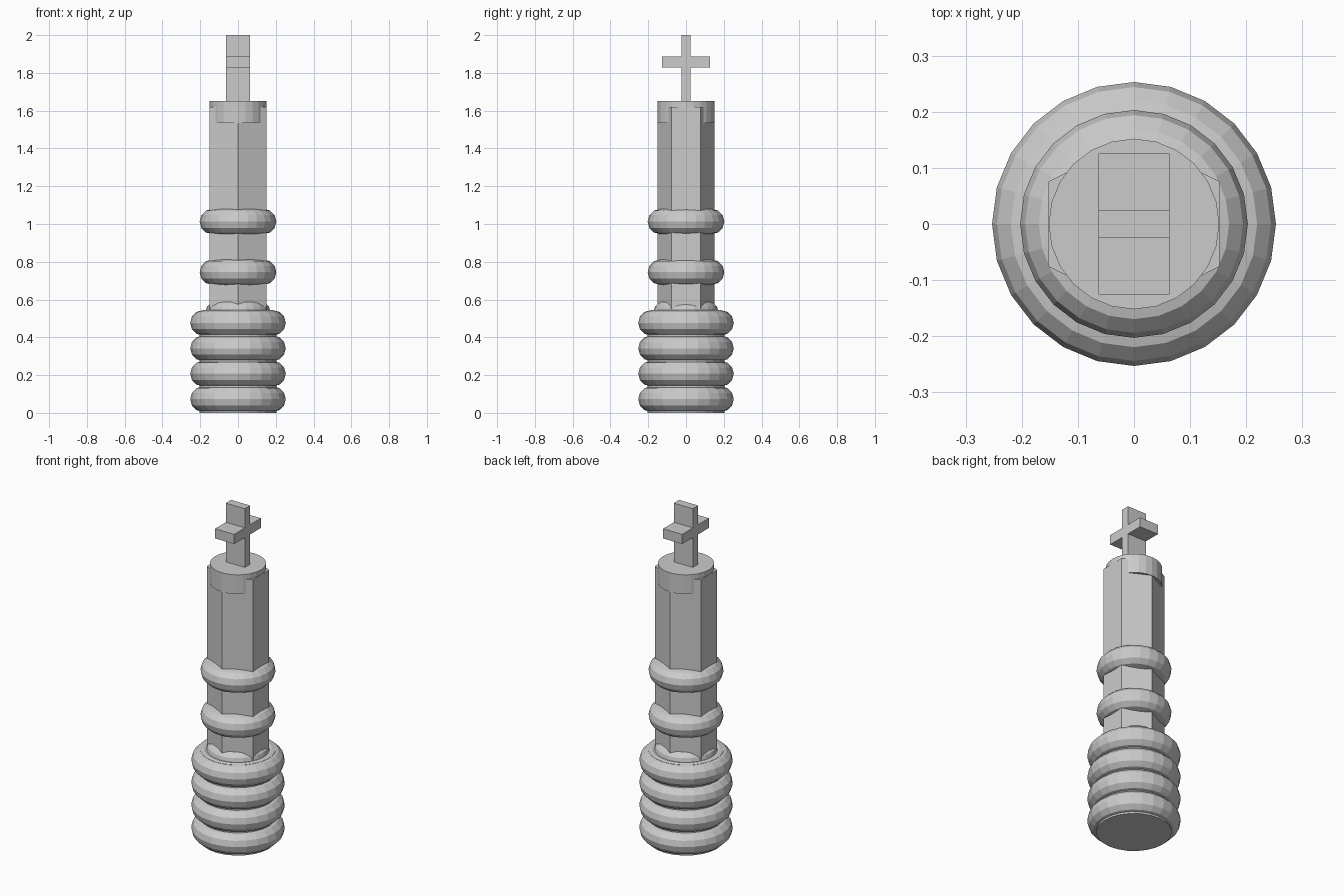
import bpy, bmesh, math

if "Cube" in bpy.data.objects:
    bpy.data.objects.remove(bpy.data.objects["Cube"])

grey = bpy.data.materials.new("plain grey")
grey.diffuse_color = (0.6, 0.6, 0.6, 1)
grey.use_nodes = True
grey.node_tree.nodes["Principled BSDF"].inputs["Base Color"].default_value = grey.diffuse_color


def finish(name, bm):
    bmesh.ops.recalc_face_normals(bm, faces=bm.faces)
    me = bpy.data.meshes.new(name)
    bm.to_mesh(me)
    bm.free()
    me.materials.append(grey)
    ob = bpy.data.objects.new(name, me)
    bpy.context.collection.objects.link(ob)
    return ob


def prism(name, points, z0, z1):
    bm = bmesh.new()
    low = [bm.verts.new((x, y, z0)) for x, y in points]
    high = [bm.verts.new((x, y, z1)) for x, y in points]
    n = len(points)
    bm.faces.new(low)
    bm.faces.new(high)
    for i in range(n):
        j = (i + 1) % n
        bm.faces.new((low[i], low[j], high[j], high[i]))
    return finish(name, bm)


def circle(r, n=24):
    return [(r * math.sin(2 * math.pi * i / n), r * math.cos(2 * math.pi * i / n)) for i in range(n)]


def box(name, hx, hy, z0, z1):
    return prism(name, [(-hx, -hy), (hx, -hy), (hx, hy), (-hx, hy)], z0, z1)


def ring(name, outer, z, minor=0.067, n=24, m=12):
    bm = bmesh.new()
    loops = []
    for i in range(n):
        a = 2 * math.pi * i / n
        loop = []
        for k in range(m):
            b = 2 * math.pi * k / m
            r = outer - minor + minor * math.cos(b)
            loop.append(bm.verts.new((r * math.sin(a), r * math.cos(a), z + minor * math.sin(b))))
        loops.append(loop)
    for i in range(n):
        p, q = loops[i], loops[(i + 1) % n]
        for k in range(m):
            l = (k + 1) % m
            bm.faces.new((p[k], q[k], q[l], p[l]))
    return finish(name, bm)


# Base: stacked rings round a solid core
prism("base_core", circle(0.204), 0.0, 0.54)
for i in range(4):
    ring(f"base_ring_{i + 1}", 0.253, 0.073 + 0.1345 * i)
ring("neck_ring", 0.173, 0.53, 0.064)

# Six-sided shaft, slightly squashed front to back, with two collars
prism("shaft", [(0, .152), (.152, .076), (.152, -.076), (0, -.152), (-.152, -.076), (-.152, .076)], 0.45, 1.62)
ring("lower_collar", 0.203, 0.745)
ring("upper_collar", 0.203, 1.013)

# Round cap and cross
prism("cap", circle(0.152), 1.535, 1.65)
box("cross_upright", 0.063, 0.025, 1.64, 2.0)
box("cross_arm", 0.063, 0.126, 1.828, 1.886)
